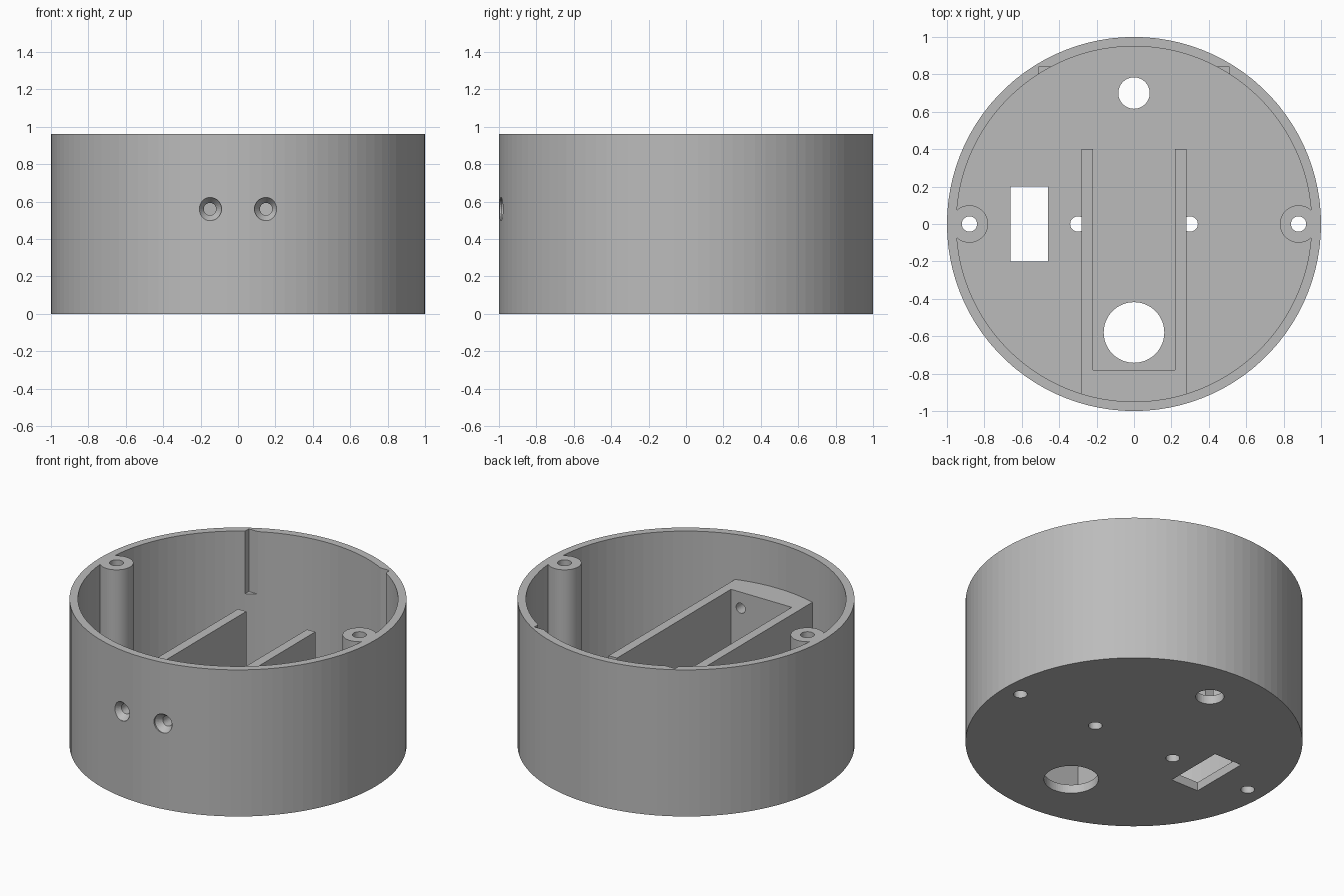
import bpy, bmesh, math
from mathutils import Matrix

default = bpy.data.objects.get("Cube")
if default:
    bpy.data.objects.remove(default, do_unlink=True)

HEIGHT, WALL, FLOOR = 0.96, 0.05, 0.057
POST_X, RAIL_IN, RAIL_OUT, RAIL_TOP = 0.88, 0.22, 0.28, 0.665

grey = bpy.data.materials.new("plain grey")
grey.use_nodes = True
COLOUR = (0.5, 0.5, 0.5, 1)
grey.diffuse_color = COLOUR
grey.node_tree.nodes["Principled BSDF"].inputs["Base Color"].default_value = COLOUR


def finish(name, bm):
    bmesh.ops.recalc_face_normals(bm, faces=bm.faces)
    mesh = bpy.data.meshes.new(name)
    bm.to_mesh(mesh)
    bm.free()
    mesh.materials.append(grey)
    obj = bpy.data.objects.new(name, mesh)
    bpy.context.collection.objects.link(obj)
    return obj


def cylinder(name, x, y, r, z0, z1, segments=48):
    bm = bmesh.new()
    bmesh.ops.create_cone(bm, cap_ends=True, segments=segments, radius1=r, radius2=r,
                          depth=z1 - z0, matrix=Matrix.Translation((x, y, (z0 + z1) / 2)))
    return finish(name, bm)


def prism(name, outline, z0, z1):
    bm = bmesh.new()
    face = bm.faces.new([bm.verts.new((x, y, z0)) for x, y in outline])
    new = bmesh.ops.extrude_face_region(bm, geom=[face])["geom"]
    bmesh.ops.translate(bm, vec=(0, 0, z1 - z0),
                        verts=[v for v in new if isinstance(v, bmesh.types.BMVert)])
    return finish(name, bm)


def box(name, x0, x1, y0, y1, z0, z1):
    return prism(name, [(x0, y0), (x1, y0), (x1, y1), (x0, y1)], z0, z1)


def screw_bore(name, x, z):
    # Stepped profile (y, radius) revolved about the y direction
    profile = [(-1.1, 0), (-1.1, 0.062), (-0.985, 0.062), (-0.945, 0.033), (-0.7, 0.033), (-0.7, 0)]
    bm = bmesh.new()
    verts = [bm.verts.new((x + r, y, z)) for y, r in profile]
    edges = [bm.edges.new(pair) for pair in zip(verts, verts[1:])]
    bmesh.ops.spin(bm, geom=verts + edges, cent=(x, 0, z), axis=(0, 1, 0),
                   angle=2 * math.pi, steps=32)
    bmesh.ops.remove_doubles(bm, verts=bm.verts, dist=1e-5)
    return finish(name, bm)


def combine(target, tool, operation):
    mod = target.modifiers.new(tool.name, 'BOOLEAN')
    mod.operation, mod.solver, mod.object = operation, 'EXACT', tool
    bpy.context.view_layer.objects.active = target
    bpy.ops.object.modifier_apply(modifier=mod.name)
    bpy.data.objects.remove(tool, do_unlink=True)


# Round open-topped case
case = cylinder("round_case", 0, 0, 1, 0, HEIGHT, 100)
combine(case, cylinder("cavity", 0, 0, 1 - WALL, FLOOR, HEIGHT + 0.1, 100), 'DIFFERENCE')

# Screw posts, flush with the rim
for side in (-1, 1):
    combine(case, cylinder("screw_post", side * POST_X, 0, 0.1, FLOOR / 2, HEIGHT), 'UNION')

# U-shaped cradle: two rails joined by a block against the front wall
right_half = [(RAIL_OUT, -0.956), (RAIL_OUT, 0.4), (RAIL_IN, 0.4), (RAIL_IN, -0.78)]
left_half = [(-x, y) for x, y in reversed(right_half)]
combine(case, prism("cradle", right_half + left_half, FLOOR / 2, RAIL_TOP), 'UNION')

# Panel slot in the back of the wall
combine(case, box("panel_slot", -0.51, 0.51, 0.6, 0.84, 0.55, HEIGHT + 0.1), 'DIFFERENCE')

# Floor openings
low, high = -0.1, FLOOR + 0.001
combine(case, cylinder("large_hole", 0, -0.58, 0.162, low, high, 64), 'DIFFERENCE')
combine(case, cylinder("back_hole", 0, 0.7, 0.084, low, high), 'DIFFERENCE')
combine(case, box("switch_opening", -0.66, -0.46, -0.2, 0.2, low, high), 'DIFFERENCE')

# Paired holes: posts, small floor holes and countersunk front holes
for side in (-1, 1):
    combine(case, cylinder("post_hole", side * POST_X, 0, 0.041, low, HEIGHT + 0.1), 'DIFFERENCE')
    combine(case, cylinder("small_hole", side * 0.3, 0, 0.041, low, high), 'DIFFERENCE')
    combine(case, screw_bore("front_hole", side * 0.15, 0.56), 'DIFFERENCE')
